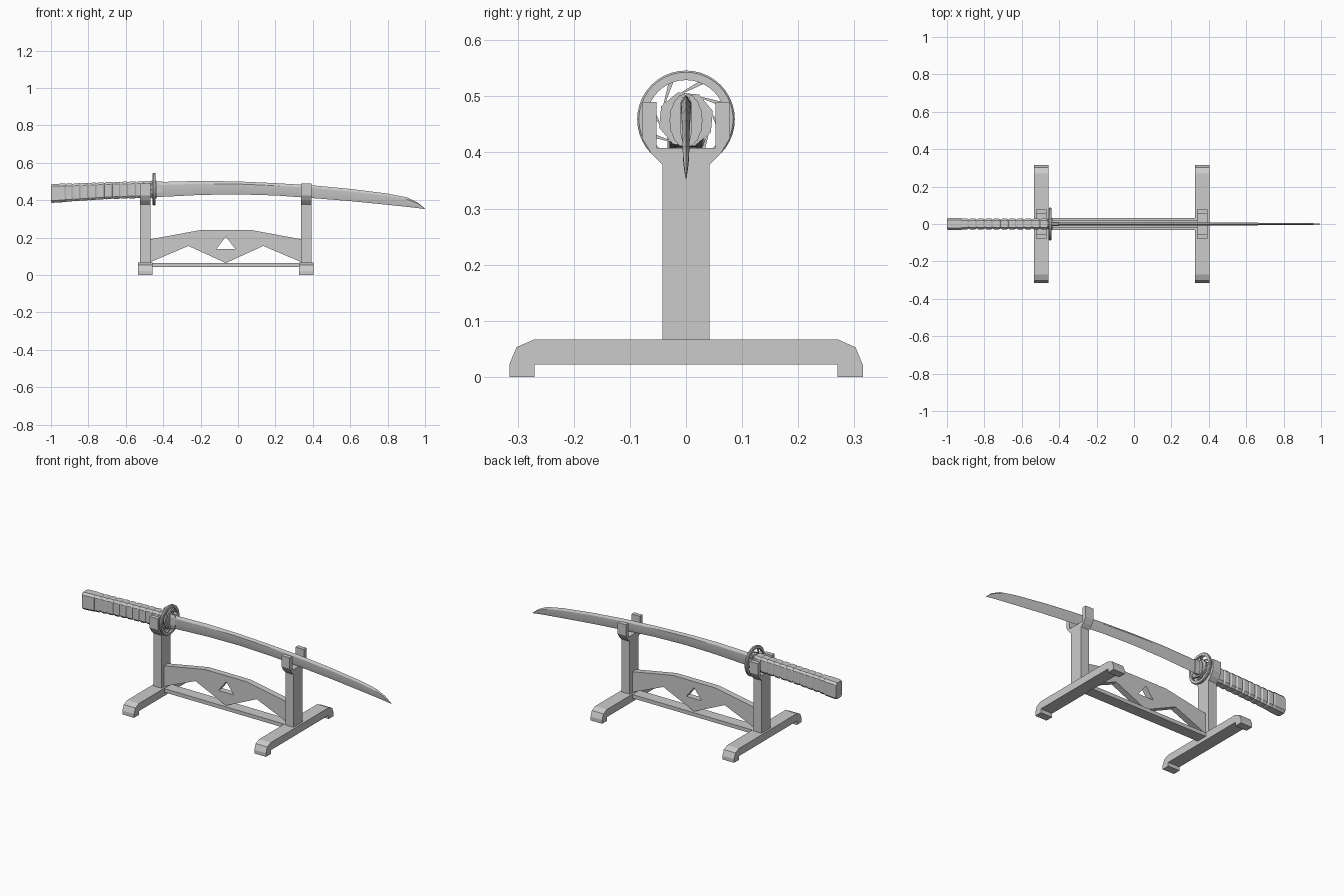
import bpy, bmesh, math

if "Cube" in bpy.data.objects:
    bpy.data.objects.remove(bpy.data.objects["Cube"])

def finish(name, bm, smooth=None):
    bmesh.ops.recalc_face_normals(bm, faces=bm.faces[:])
    mesh = bpy.data.meshes.new(name)
    bm.to_mesh(mesh)
    bm.free()
    ob = bpy.data.objects.new(name, mesh)
    bpy.context.collection.objects.link(ob)
    if smooth:
        bpy.ops.object.select_all(action='DESELECT')
        ob.select_set(True)
        bpy.context.view_layer.objects.active = ob
        bpy.ops.object.shade_smooth_by_angle(angle=math.radians(smooth))
    return ob

def loft(bm, rings, closed=False):
    """Skin a list of equal-length rings; cap the ends or close the loop."""
    loops = [[bm.verts.new(p) for p in r] for r in rings]
    n = len(loops[0])
    pairs = list(zip(loops, loops[1:]))
    if closed:
        pairs.append((loops[-1], loops[0]))
    else:
        bm.faces.new(loops[0])
        bm.faces.new(loops[-1])
    for a, b in pairs:
        for i in range(n):
            j = (i + 1) % n
            bm.faces.new((a[i], a[j], b[j], b[i]))

def prism_x(bm, outline, x0, x1):
    loft(bm, [[(x, y, z) for y, z in outline] for x in (x0, x1)])

def lerp(table, x):
    for (xa, *a), (xb, *b) in zip(table, table[1:]):
        if x <= xb:
            t = (x - xa) / (xb - xa)
            return [p + (q - p) * t for p, q in zip(a, b)]
    return list(table[-1][1:])

def mirrored(half):
    return half + [(-y, z) for y, z in reversed(half)]

# Stand: a foot and a forked post on each side
foot = mirrored([(.27, .022), (.27, 0), (.315, 0), (.315, .022), (.302, .053), (.27, .067)])
post = mirrored([(.042, .06), (.042, .378), (.062, .398), (.078, .425),
                 (.078, .49), (.053, .49), (.053, .408)])
for side, x in (("left", -.496), ("right", .365)):
    bm = bmesh.new()
    prism_x(bm, foot, x - .038, x + .038)
    finish(side + "_foot", bm)
    bm = bmesh.new()
    prism_x(bm, post, x - .027, x + .027)
    finish(side + "_post", bm)

# Lower rail between the feet
bm = bmesh.new()
prism_x(bm, [(-.033, .043), (.033, .043), (.033, .065), (-.033, .065)], -.475, .345)
finish("lower_rail", bm)

# Decorative panel with triangular window, mirrored about its middle
half = [(0, .24), (.137, .24), (.408, .19), (.408, .067), (.2, .155),
        (0, .064), (0, .14), (.05, .14), (0, .205)]
bm = bmesh.new()
loft(bm, [[(x, y, z) for x, z in half] for y in (-.018, .018)])
inner = [f for f in bm.faces if all(abs(v.co.x) < 1e-6 for v in f.verts)]
bmesh.ops.delete(bm, geom=inner, context='FACES')
panel = finish("panel", bm)
panel.location.x = -.065
panel.modifiers.new("Mirror", 'MIRROR')

# Blade: x, bottom z, top z, half thickness
blade = [(-.46, .415, .496, .009), (-.2, .428, .503, .009), (0, .431, .5, .009),
         (.2, .425, .491, .008), (.4, .411, .479, .008), (.6, .395, .46, .007),
         (.8, .375, .435, .006), (.906, .364, .414, .006), (.96, .358, .388, .004),
         (1.0, .352, .355, .001)]
rings = []
for x, lo, hi, t in blade:
    h = hi - lo
    a, b = hi - .2 * h, lo + .35 * h
    rings.append([(x, 0, hi), (x, t, a), (x, .8 * t, b), (x, 0, lo),
                  (x, -.8 * t, b), (x, -t, a)])
bm = bmesh.new()
loft(bm, rings)
finish("blade", bm, 20)

# Handle with wrapped, scalloped grip
span = [(-1.0, .385, .486), (-.92, .391, .488), (-.7, .405, .496), (-.45, .413, .503)]

def grip_ring(x, w, grow=0):
    lo, hi = lerp(span, x)
    lo, hi = lo - grow, hi + grow
    c, d = .35 * w, .012
    pts = [(w, lo + d), (w, hi - d), (w - c, hi), (c - w, hi),
           (-w, hi - d), (-w, lo + d), (c - w, lo), (w - c, lo)]
    return [(x, y, z) for y, z in pts]

bm = bmesh.new()
rings = []
wraps, start, end = 11, -.925, -.46
step = (end - start) / wraps
for i in range(wraps):
    x = start + i * step
    for f, w, g in ((.02, .024, -.003), (.2, .029, 0), (.8, .029, 0), (.98, .024, -.003)):
        rings.append(grip_ring(x + f * step, w, g))
loft(bm, rings)
finish("handle_grip", bm)

# Pommel cap
bm = bmesh.new()
loft(bm, [grip_ring(-1.0, .028, -.003), grip_ring(-.992, .033),
          grip_ring(-.93, .033, .001), grip_ring(-.918, .029, -.001)])
finish("pommel_cap", bm)

# Round guard: outer ring, eight-sided hub and pinwheel spokes
CZ, GX0, GX1 = .459, -.456, -.441

def polar(r, a):
    return r * math.cos(a), CZ + r * math.sin(a)

bm = bmesh.new()
loft(bm, [[(x, *polar(r, a)) for x, r in
           ((GX0, .07), (GX0, .084), (GX0 + .004, .087), (GX1 - .004, .087), (GX1, .084), (GX1, .07))]
          for a in (math.tau * i / 40 for i in range(40))], closed=True)
finish("guard_ring", bm, 30)

bm = bmesh.new()
prism_x(bm, [polar(.05, math.tau * i / 8 + .3) for i in range(8)], GX0 + .002, GX1 - .002)
for i in range(8):
    a = math.tau * i / 8 + .3
    spoke = [polar(.046, a + .08), polar(.046, a - .12),
             polar(.074, a - .8), polar(.076, a - .68)]
    prism_x(bm, spoke, GX0 + .003, GX1 - .003)
finish("guard_hub", bm)

# Scalloped oval washer on both sides of the guard
oval = []
for i in range(48):
    a = math.tau * i / 48
    s = 1 + .025 * math.cos(16 * a)
    oval.append((.029 * s * math.cos(a), .457 + .048 * s * math.sin(a)))
bm = bmesh.new()
prism_x(bm, oval, -.463, -.436)
finish("guard_washer", bm)

# Collar at the blade root
bm = bmesh.new()
prism_x(bm, mirrored([(.006, .417), (.011, .44), (.011, .485), (.006, .499)]), -.44, -.405)
finish("blade_collar", bm)
